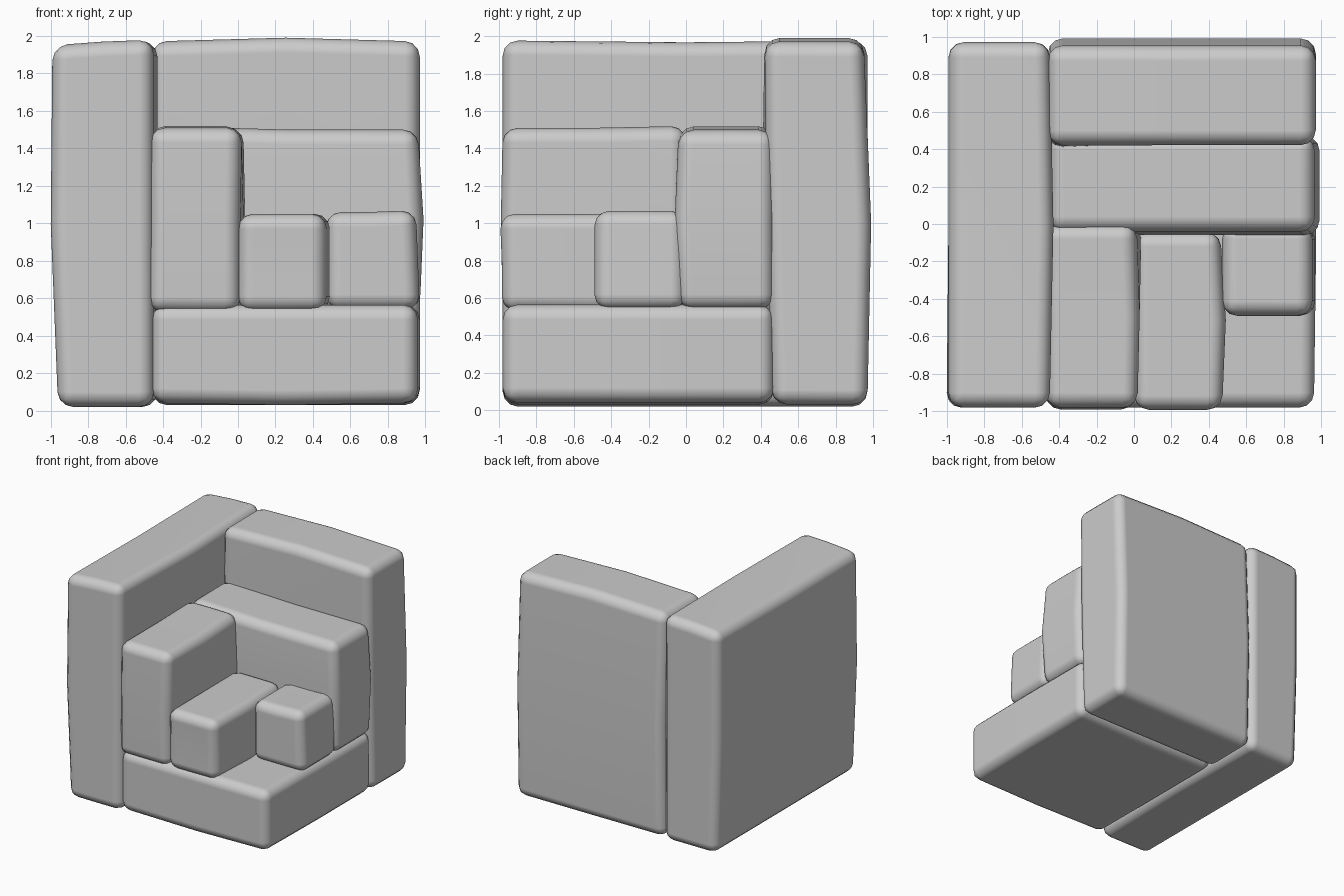
import bpy
import bmesh

old = bpy.data.objects.get("Cube")
if old:
    bpy.data.objects.remove(old, do_unlink=True)

stone = bpy.data.materials.new("plain grey")
stone.use_nodes = True
GREY = (0.6, 0.6, 0.6, 1)
stone.diffuse_color = GREY
stone.node_tree.nodes["Principled BSDF"].inputs["Base Color"].default_value = GREY

ANY = None
X, Y, Z = range(3)


def block(name, lo, hi, nudges=()):
    """Soft-edged, slightly uneven block; each nudge is (side pattern, axis, amount)."""
    bm = bmesh.new()
    bmesh.ops.create_cube(bm, size=2)
    bmesh.ops.subdivide_edges(bm, edges=bm.edges[:], cuts=1, use_grid_fill=True)
    for v in bm.verts:
        side = tuple(round(c) for c in v.co)
        for a in range(3):
            v.co[a] = (lo[a] + hi[a]) / 2 + side[a] * (hi[a] - lo[a]) / 2
        for pattern, axis, amount in nudges:
            if all(p is ANY or p == s for p, s in zip(pattern, side)):
                v.co[axis] += amount
    bmesh.ops.recalc_face_normals(bm, faces=bm.faces[:])
    mesh = bpy.data.meshes.new(name)
    bm.to_mesh(mesh)
    bm.free()
    mesh.materials.append(stone)
    obj = bpy.data.objects.new(name, mesh)
    bpy.context.collection.objects.link(obj)
    for p in mesh.polygons:
        p.use_smooth = True
    bevel = obj.modifiers.new("soft edges", "BEVEL")
    bevel.width = 0.08
    bevel.segments = 3
    bevel.limit_method = "ANGLE"
    bevel.angle_limit = 0.8
    bevel.harden_normals = True
    return obj


# Outer shell: side wall, back wall and base
block("side_wall", (-0.99, -0.98, 0.02), (-0.45, 0.97, 1.97), [
    ((-1, ANY, -1), X, 0.03), ((-1, -1, 0), X, -0.01),
    ((1, 0, ANY), X, 0.02), ((-1, ANY, 1), Z, -0.02),
    ((1, ANY, 1), Z, 0.01), ((ANY, 0, 1), Z, -0.01)])
block("back_wall", (-0.46, 0.43, 0.03), (0.97, 0.97, 1.97), [
    ((ANY, 1, 1), Y, -0.02), ((ANY, 1, 0), Y, 0.02),
    ((0, ANY, 1), Z, 0.02), ((ANY, -1, 1), Y, -0.01),
    ((ANY, -1, -1), Y, 0.03), ((-1, -1, 0), Y, -0.03)])
block("base", (-0.46, -0.98, 0.04), (0.97, 0.47, 0.565), [
    ((1, -1, ANY), X, -0.01), ((0, ANY, -1), Z, -0.01)])

# Inner steps
block("back_step", (-0.45, -0.04, 0.54), (0.96, 0.47, 1.50), [
    ((-1, ANY, 1), Z, 0.02), ((1, ANY, 0), X, 0.03),
    ((1, ANY, -1), X, 0.01), ((ANY, -1, 0), Y, -0.02)])
block("side_step", (-0.47, -0.98, 0.525), (0.01, 0.0, 1.51), [
    ((1, 0, ANY), X, 0.02), ((1, 1, 0), X, 0.03),
    ((1, -1, 1), X, 0.01), ((ANY, 1, 1), Z, 0.01),
    ((ANY, -1, 0), Y, -0.01), ((-1, ANY, -1), X, -0.01)])
block("low_step", (0.0, -0.985, 0.53), (0.47, -0.04, 1.05), [
    ((1, 0, ANY), X, 0.02), ((1, 1, ANY), X, -0.01),
    ((ANY, -1, 1), Y, -0.01)])
block("corner_cube", (0.47, -0.49, 0.54), (0.95, 0.0, 1.06), [
    ((1, ANY, -1), X, 0.02), ((1, ANY, 0), X, 0.01),
    ((1, ANY, 1), Z, 0.01)])
